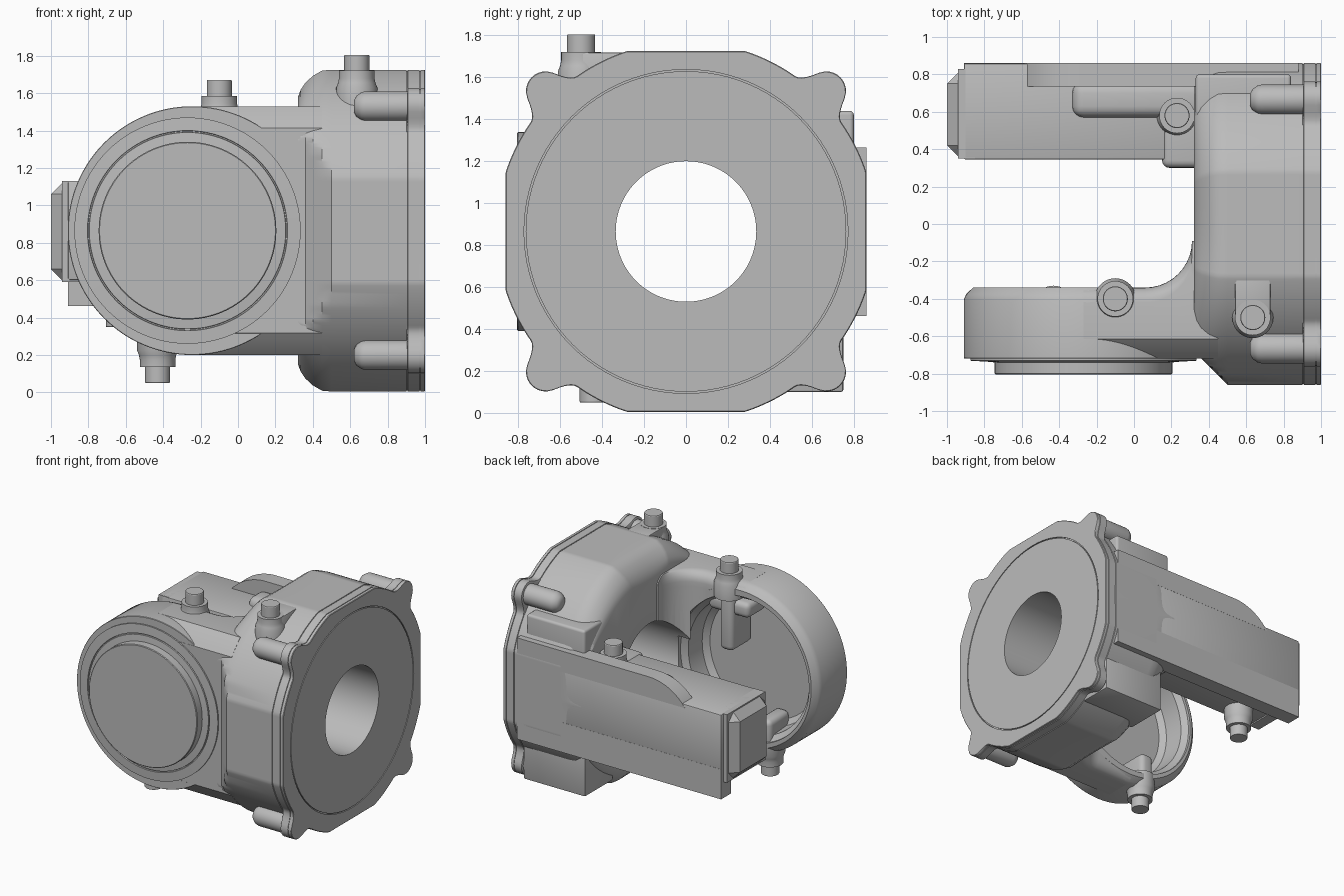
import bpy, bmesh
from math import sin, cos, pi, radians, degrees, sqrt
from mathutils import Vector

if "Cube" in bpy.data.objects:
    bpy.data.objects.remove(bpy.data.objects["Cube"])

GREY = (0.5, 0.5, 0.5, 1)
metal = bpy.data.materials.new("cast_grey")
metal.use_nodes = True
metal.diffuse_color = GREY
bsdf = next(n for n in metal.node_tree.nodes if n.type == "BSDF_PRINCIPLED")
bsdf.inputs["Base Color"].default_value = GREY

MID = 0.865      # height of the main axes
HUB = -0.27      # x of the fork hub axis
BODY_R = 0.905   # radius of the main body


def activate(ob):
    bpy.ops.object.select_all(action="DESELECT")
    ob.select_set(True)
    bpy.context.view_layer.objects.active = ob


def finish(name, bm, bevel=0, segments=4, cutters=()):
    """Turn a bmesh into a shaded object, with optional cuts and rounded edges."""
    bmesh.ops.recalc_face_normals(bm, faces=bm.faces)
    mesh = bpy.data.meshes.new(name)
    bm.to_mesh(mesh)
    bm.free()
    ob = bpy.data.objects.new(name, mesh)
    bpy.context.collection.objects.link(ob)
    mesh.materials.append(metal)
    activate(ob)
    if bevel:
        m = ob.modifiers.new("round", "BEVEL")
        m.width, m.segments = bevel, segments
        m.limit_method, m.angle_limit = "ANGLE", radians(50)
        bpy.ops.object.modifier_apply(modifier=m.name)
    for c in cutters:
        m = ob.modifiers.new("cut", "BOOLEAN")
        m.operation, m.solver, m.object = "DIFFERENCE", "EXACT", c
        bpy.ops.object.modifier_apply(modifier=m.name)
    bpy.ops.object.shade_smooth_by_angle(angle=radians(30))
    return ob


def loft(name, rings, **kw):
    bm = bmesh.new()
    rows = [[bm.verts.new(p) for p in ring] for ring in rings]
    n = len(rows[0])
    for a, b in zip(rows, rows[1:]):
        for i in range(n):
            j = (i + 1) % n
            bm.faces.new((a[i], a[j], b[j], b[i]))
    bm.faces.new(rows[0])
    bm.faces.new(rows[-1][::-1])
    return finish(name, bm, **kw)


def turned(name, start, axis, profile, n=96, **kw):
    """Solid of revolution: profile holds (distance along axis, radius)."""
    axis, start = Vector(axis), Vector(start)
    u = axis.orthogonal().normalized()
    v = axis.cross(u)
    return loft(name, [[start + axis * d + (u * cos(2 * pi * i / n) + v * sin(2 * pi * i / n)) * r
                        for i in range(n)] for d, r in profile], **kw)


def box(name, lo, hi, **kw):
    bm = bmesh.new()
    bmesh.ops.create_cube(bm, size=1)
    for v in bm.verts:
        v.co = [l + (c + 0.5) * (h - l) for c, l, h in zip(v.co, lo, hi)]
    return finish(name, bm, **kw)


# Cutters: main bore, hub cavity, thin ring groove
bore = turned("bore_cutter", (-0.2, 0, MID), (1, 0, 0), [(0, 0.335), (1.4, 0.335)])
cavity = turned("cavity_cutter", (HUB, -0.6, MID), (0, 1, 0),
                [(0, 0.48), (0.04, 0.52), (0.2, 0.53), (0.24, 0.57), (0.29, 0.57)])
groove = turned("groove_cutter", (0.99, 0, MID), (1, 0, 0), [(0, 0.772), (0.05, 0.772)])
core = turned("groove_core", (0.9, 0, MID), (1, 0, 0), [(0, 0.764), (0.3, 0.764)])
activate(groove)
cut = groove.modifiers.new("core", "BOOLEAN")
cut.operation, cut.solver, cut.object = "DIFFERENCE", "EXACT", core
bpy.ops.object.modifier_apply(modifier=cut.name)


# Main body: clipped circle with four round ears on the flange
def ear_reach(off):
    """Extra radius of an ear at an angle (degrees) from its centre line."""
    d, r = 0.946, 0.094
    a = radians(min(off, 5))
    reach = d * cos(a) + sqrt(r * r - (d * sin(a)) ** 2) - BODY_R
    t = min(1, max(0, (off - 5) / 5))
    return max(0, reach) * (1 - t) ** 2


def section(x, inset, shrink, ear, n=360):
    ring = []
    for i in range(n):
        a = 2 * pi * i / n
        c, s = cos(a), sin(a)
        r = min(BODY_R, 0.86 / max(abs(c), abs(s))) - shrink
        r -= inset * abs(s) ** (3 if c < 0 else 1)
        r += ear * ear_reach(abs(degrees(a) % 90 - 45))
        ring.append((x, max(c * r, -0.72 - max(0, x - 0.36)), MID + s * r))
    return ring


stations = [(0.32, 0.18, 0, 0), (0.335, 0.13, 0, 0), (0.36, 0.085, 0, 0), (0.4, 0.04, 0, 0),
            (0.45, 0.005, 0, 0), (0.5, 0, 0, 0), (0.9, 0, 0, 0), (0.902, 0, 0.006, 0),
            (0.906, 0, 0.006, 1), (0.908, 0, 0, 1), (0.97, 0, 0, 1), (0.971, 0, 0.006, 1),
            (0.975, 0, 0.006, 1), (0.976, 0, 0, 1), (0.996, 0, 0, 1), (1, 0, 0.004, 1)]
loft("main_body", [section(*s) for s in stations], cutters=(bore, groove))

# Ear bosses behind the flange
for sy in (-1, 1):
    for sz in (-1, 1):
        turned("ear_boss", (0.62, sy * 0.665, MID + sz * 0.665), (1, 0, 0),
               [(0, 0.03), (0.012, 0.055), (0.04, 0.075), (0.06, 0.08), (0.3, 0.08)], n=32)


# Front fork arm: rounded top and bottom, with a concave fillet into the body
def arm_outline(h):
    front = -min(0.72, sqrt(BODY_R ** 2 - h * h))
    edge = max(0, abs(h) - 0.585)
    back = -0.08 + sqrt(max(0, 0.0064 - edge * edge))
    sweep = [pi / 2 * (1 - i / 10) for i in range(11)]
    curve = [(0.06 + 0.25 * sin(a), -0.09 - 0.25 * cos(a) + back) for a in sweep]
    pts = [(HUB, -0.34 + back), (HUB, front), (0.45, front), (0.45, -0.09 + back)] + curve
    return [(x, y, MID + h) for x, y in pts]


upper = [0.548, 0.585, 0.605, 0.625, 0.64, 0.653, 0.661, 0.665]
loft("fork_arm", [arm_outline(h) for h in [-h for h in reversed(upper)] + upper], cutters=(cavity, bore))

# Front hub housing and its cap
turned("hub_housing", (HUB + 0.025, -0.7195, MID), (0, 1, 0),
       [(0, 0.662), (0.004, 0.665), (0.315, 0.665), (0.345, 0.652), (0.38, 0.615)], n=128, cutters=(cavity,))
turned("hub_ring", (HUB, -0.7, MID), (0, -1, 0),
       [(0, 0.605), (0.031, 0.605), (0.035, 0.535), (0.026, 0.533), (0.026, 0.527), (0.035, 0.525),
        (0.04, 0.475), (0.1, 0.475), (0.105, 0.47)])

# Ribs inside the hub that carry the clamp bolts
for x, lo, hi in ((-0.1, 0.96, 1.5), (-0.43, 0.25, 0.5)):
    box("hub_rib", (x - 0.06, -0.61, lo), (x + 0.06, -0.35, hi), bevel=0.04)
box("hub_cross_rib", (-0.28, -0.61, 1.24), (0.08, -0.38, 1.36), bevel=0.04)

# Rear arm: main beam, thin outer plate below it and round shoulder above it
box("rear_arm", (-0.91, 0.345, 0.6), (0.5, 0.859, 1.13), bevel=0.01, segments=2, cutters=(bore,))
box("rear_arm_root", (0.15, 0.3, 0.58), (0.5, 0.7, 1.14), bevel=0.04, cutters=(bore,))
box("rear_lower_plate", (-0.91, 0.735, 0.463), (0.88, 0.86, 0.7))
sweep = [pi / 2 + radians(54) * i / 16 for i in range(17)]
shoulder = [(0.88, 1.1), (0.88, MID + 0.4)] + [(HUB + 0.4 * cos(a), MID + 0.4 * sin(a)) for a in sweep]
loft("rear_shoulder", [[(x, y, z) for x, z in shoulder] for y in (0.735, 0.86)])
box("rear_ledge", (-0.33, 0.57, 1.0), (0.45, 0.76, 1.19), bevel=0.06)
box("upper_rear_block", (0.33, 0.55, 1.1), (0.84, 0.8, 1.44), bevel=0.02)
box("lower_rear_foot", (0.36, 0.4, 0.1), (0.9, 0.75, 0.6), bevel=0.01, segments=2)

# Connector block on the end of the rear arm
box("connector_base", (-0.94, 0.35, 0.59), (-0.85, 0.83, 1.13))
box("connector_cover", (-1, 0.36, 0.6), (-0.88, 0.81, 1.12), bevel=0.065, segments=1)

# Clamp bolts: x, y, seat height, up or down, boss depth
bolts = [(-0.1, -0.4, 1.585, 1, 0.2), (0.635, -0.5, 1.72, 1, 0.2), (0.23, 0.58, 1.215, 1, 0.2),
         (-0.43, -0.44, 0.135, -1, 0.2), (-0.64, 0.47, 0.435, -1, 0.2)]
for x, y, z, d, depth in bolts:
    turned("bolt_boss", (x, y, z), (0, 0, -d),
           [(0, 0.095), (0.04, 0.095), (0.065, 0.1), (0.09, 0.11), (depth, 0.11)], n=40)
    turned("bolt_head", (x, y, z - 0.02 * d), (0, 0, d), [(0, 0.067), (0.1, 0.067), (0.105, 0.064)], n=40)
box("upper_bolt_pad", (0.54, -0.5, 1.5), (0.73, -0.22, 1.718), bevel=0.01, segments=2)

# Cutters are no longer needed
for ob in (bore, cavity, groove, core):
    bpy.data.objects.remove(ob)
